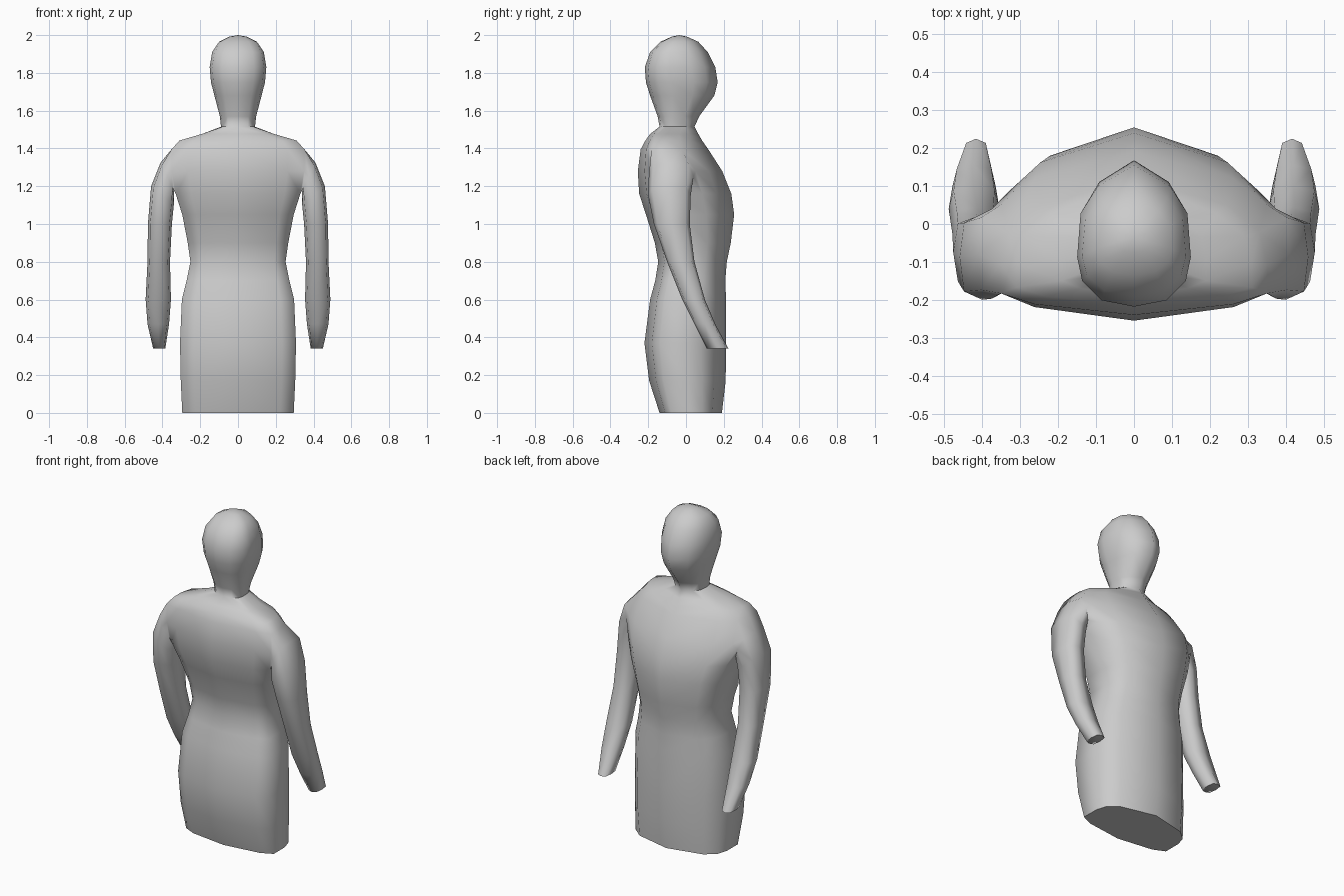
import bpy, bmesh
from math import cos, sin, radians, pi

if "Cube" in bpy.data.objects:
    bpy.data.objects.remove(bpy.data.objects["Cube"])

# Half cross-sections from back centre round the side to front centre (fractions)
HIPS = [(0, 1), (.73, .70), (.94, .38), (1, .02), (1, -.62), (.76, -.82), (0, -1)]
CHEST = [(0, 1), (.75, .68), (1, .37), (1, -.2), (1, -.68), (.75, -.84), (0, -1)]
SHOULDER = [(0, 1), (.7, .62), (.94, .22), (1, -.25), (1, -.68), (.75, -.84), (0, -1)]
HEAD = [(0, 1), (.64, .70), (.94, .32), (1, -.3), (.91, -.64), (.57, -.91), (0, -1)]

# Rings: height, half width, y min, y max
hip_rings = [
    (0, .295, -.14, .19), (.17, .303, -.195, .21), (.37, .307, -.22, .212),
    (.6, .297, -.19, .212), (.7, .272, -.163, .208), (.8, .252, -.147, .216),
    (.9, .266, -.165, .237)]
chest_rings = [
    (1.05, .295, -.212, .255), (1.16, .33, -.248, .24), (1.28, .35, -.255, .192)]
shoulder_rings = [
    (1.395, .352, -.24, .118), (1.442, .31, -.215, .085), (1.477, .19, -.19, .065)]
head_rings = [
    (1.515, .09, -.14, .045), (1.57, .096, -.15, .07), (1.68, .125, -.19, .15),
    (1.75, .143, -.212, .168), (1.83, .15, -.218, .155), (1.91, .137, -.19, .115),
    (1.965, .10, -.135, .065), (1.992, .045, -.075, .005)]
# Arm rings: outer x, z, inner x, z, y min, y max
arm_rings = [
    (.41, 1.325, .34, 1.18, -.197, .04), (.46, 1.2, .34, 1.10, -.2, .025),
    (.477, 1.0, .35, 1.0, -.17, .02), (.479, .8, .36, .8, -.10, .045),
    (.489, .6, .355, .6, -.02, .10), (.479, .47, .365, .47, .045, .155),
    (.449, .34, .385, .34, .11, .225)]

bm = bmesh.new()


def half_ring(shape, z, w, y0, y1):
    c, h = (y0 + y1) / 2, (y1 - y0) / 2
    return [bm.verts.new((w * u, c + h * v, z)) for u, v in shape]


def arm_ring(xo, zo, xi, zi, y0, y1):
    out = []
    for k in range(8):
        s = .57 if k % 2 else .5          # slightly squared section
        u, v = cos(k * pi / 4) * s, sin(k * pi / 4) * s
        out.append(bm.verts.new(((xo + xi) / 2 + (xo - xi) * u,
                                 (y0 + y1) / 2 - (y1 - y0) * v,
                                 (zo + zi) / 2 + (zo - zi) * u)))
    return out


# Torso, neck and head, leaving a hole in the side for the arm
sections = ((HIPS, hip_rings), (CHEST, chest_rings),
            (SHOULDER, shoulder_rings), (HEAD, head_rings))
rows = [half_ring(s, *r) for s, rings in sections for r in rings]
arm_row = len(hip_rings) + 1
for i in range(len(rows) - 1):
    for j in range(6):
        if not (i in (arm_row, arm_row + 1) and j in (2, 3)):
            bm.faces.new((rows[i][j], rows[i][j + 1], rows[i + 1][j + 1], rows[i + 1][j]))

# Base and crown
bm.faces.new(rows[0])
crown = bm.verts.new((0, -.035, 2))
for a, b in zip(rows[-1], rows[-1][1:]):
    bm.faces.new((a, b, crown))

# Arm grown out of the shoulder hole
hole = [(2, 3), (2, 4), (1, 4), (0, 4), (0, 3), (0, 2), (1, 2), (2, 2)]
prev = [rows[arm_row + i][j] for i, j in hole]
for r in arm_rings:
    ring = arm_ring(*r)
    for k in range(8):
        n = (k + 1) % 8
        bm.faces.new((prev[k], prev[n], ring[n], ring[k]))
    prev = ring
bm.faces.new(prev)

# Mirror to the other side
bmesh.ops.mirror(bm, geom=bm.verts[:] + bm.edges[:] + bm.faces[:], axis='X', merge_dist=1e-4)
bmesh.ops.remove_doubles(bm, verts=bm.verts[:], dist=1e-4)
bmesh.ops.recalc_face_normals(bm, faces=bm.faces[:])

mesh = bpy.data.meshes.new("body")
bm.to_mesh(mesh)
bm.free()
body = bpy.data.objects.new("body", mesh)
bpy.context.collection.objects.link(body)
bpy.context.view_layer.objects.active = body
body.select_set(True)
bpy.ops.object.shade_smooth_by_angle(angle=radians(70))
